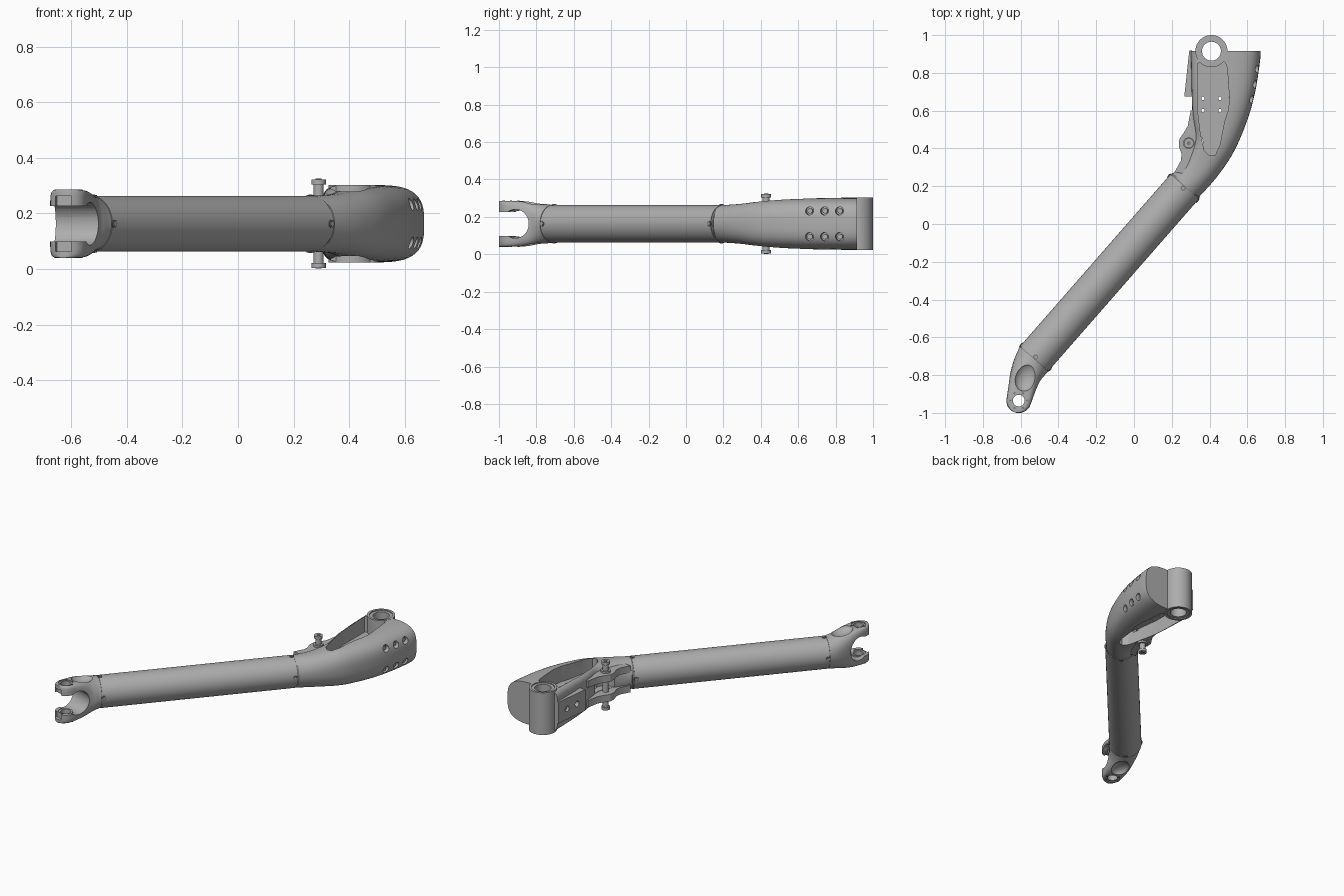
import bpy, bmesh, math
from mathutils import Vector, Matrix

cube = bpy.data.objects.get("Cube")
if cube:
    bpy.data.objects.remove(cube)

MID = 0.163
SIDES = (-1, 1)


def material(name, value):
    m = bpy.data.materials.new(name)
    m.use_nodes = True
    m.diffuse_color = (value, value, value, 1)
    m.node_tree.nodes["Principled BSDF"].inputs["Base Color"].default_value = m.diffuse_color
    return m


GREY = material("satin grey", 0.42)
DARK = material("dark grey", 0.2)


def finish(name, bm, mat=GREY):
    bmesh.ops.recalc_face_normals(bm, faces=bm.faces)
    me = bpy.data.meshes.new(name)
    bm.to_mesh(me)
    bm.free()
    me.materials.append(mat)
    ob = bpy.data.objects.new(name, me)
    bpy.context.collection.objects.link(ob)
    return ob


def cylinder(name, pos, r, length, axis=(0, 0, 1), mat=GREY, n=40):
    bm = bmesh.new()
    turn = Vector(axis).to_track_quat('Z', 'Y').to_matrix().to_4x4()
    bmesh.ops.create_cone(bm, cap_ends=True, segments=n, radius1=r, radius2=r,
                          depth=length, matrix=Matrix.Translation(pos) @ turn)
    return finish(name, bm, mat)


def prism(name, outline, z0, z1, mat=GREY):
    bm = bmesh.new()
    face = bm.faces.new([bm.verts.new((x, y, z0)) for x, y in outline])
    ext = bmesh.ops.extrude_face_region(bm, geom=[face])
    bmesh.ops.translate(bm, vec=(0, 0, z1 - z0),
                        verts=[v for v in ext["geom"] if isinstance(v, bmesh.types.BMVert)])
    return finish(name, bm, mat)


def smooth_path(rows, steps=5):
    """Catmull-Rom interpolation through rows of numbers."""
    out = []
    for i in range(len(rows) - 1):
        a, b, c, d = (rows[min(max(i + k, 0), len(rows) - 1)] for k in (-1, 0, 1, 2))
        for s in range(steps):
            t = s / steps
            out.append([0.5 * (2 * q + (r - p) * t + (2 * p - 5 * q + 4 * r - u) * t * t
                               + (3 * q - p - 3 * r + u) * t ** 3)
                        for p, q, r, u in zip(a, b, c, d)])
    return out + [list(rows[-1])]


def loft(name, rows, n=48):
    """Rows: right x, y, left x, y, half height, right power, left power."""
    bm = bmesh.new()
    rings = []
    for rx, ry, lx, ly, h, pr, pl in rows:
        ring = []
        for k in range(n):
            a = 2 * math.pi * (k + 0.5) / n
            c, s = math.cos(a), math.sin(a)
            e = 2 / (pr if c > 0 else pl)
            u = math.copysign(abs(c) ** e, c) / 2 + 0.5
            z = MID + h * math.copysign(abs(s) ** e, s)
            ring.append(bm.verts.new((lx + (rx - lx) * u, ly + (ry - ly) * u, z)))
        rings.append(ring)
    for p, q in zip(rings, rings[1:]):
        for k in range(n):
            bm.faces.new((p[k], p[(k + 1) % n], q[(k + 1) % n], q[k]))
    bm.faces.new(rings[0])
    bm.faces.new(rings[-1])
    return finish(name, bm)


def combine(ob, tool, op='DIFFERENCE'):
    mod = ob.modifiers.new("combine", 'BOOLEAN')
    mod.operation, mod.solver, mod.object = op, 'EXACT', tool
    bpy.context.view_layer.objects.active = ob
    bpy.ops.object.modifier_apply(modifier=mod.name)
    bpy.data.objects.remove(tool)


# Straight tube with recessed seams at both ends
low, high = Vector((-0.53, -0.715, MID)), Vector((0.27, 0.2, MID))
along = (high - low).normalized()
across = Vector((along.y, -along.x, 0))
length = (high - low).length
cylinder("main_tube", (low + high) / 2, 0.1, length - 0.008, along, n=64)
for label, end, sign in (("fork", low, 1), ("elbow", high, -1)):
    cylinder(label + "_seam", end, 0.097, 0.02, along, DARK, 64)
    for k in range(4):
        a = k * math.pi / 2
        out = across * math.cos(a) + Vector((0, 0, math.sin(a)))
        spot = end + along * sign * 0.014 + out * 0.099
        cylinder(label + "_screw", spot, 0.014, 0.008, out, DARK, 16)
        cylinder(label + "_screw_head", spot + out * 0.002, 0.008, 0.008, out, GREY, 6)

# Fork: elbow loft ending in a rounded tip
pivot = Vector((-0.61, -0.935, MID))
fdir = Vector((-0.3, -0.954, 0)).normalized()
fside = Vector((-fdir.y, fdir.x, 0))


def station(c, d, w, h, p):
    s = Vector((-d[1], d[0])).normalized() * w
    return [c[0] + s.x, c[1] + s.y, c[0] - s.x, c[1] - s.y, h, p, p]


rows = smooth_path([
    station(low, -along, 0.1, 0.1, 2),
    station((-0.555, -0.76), (-0.5, -0.86), 0.091, 0.107, 2.4),
    station((-0.58, -0.82), fdir, 0.08, 0.118, 3.5),
    station(pivot, fdir, 0.066, 0.123, 8)])
for deg in range(15, 90, 12):
    a = math.radians(deg)
    rows.append(station(pivot + fdir * 0.066 * math.sin(a), fdir, 0.066 * math.cos(a), 0.123, 8))
fork = loft("fork", rows)

mouth = cylinder("mouth_cutter", pivot - fdir * 0.045, 0.077, 0.4, fside)
combine(fork, mouth)


def block(c, hw, a, b, z0, z1):
    pts = [c + fdir * u + fside * v for u, v in ((a, -hw), (b, -hw), (b, hw), (a, hw))]
    return prism("block_cutter", [(p.x, p.y) for p in pts], z0, z1)


combine(fork, block(pivot, 0.2, -0.06, 0.2, MID - 0.064, MID + 0.064))
combine(fork, block(pivot, 0.03, 0.045, 0.2, MID - 0.1, MID + 0.1))
combine(fork, cylinder("pivot_cutter", pivot, 0.043, 0.5))
for s in SIDES:
    bm = bmesh.new()
    place = Matrix.Translation((-0.573, -0.81, MID + s * 0.128)) @ Matrix.Rotation(-0.3, 4, 'Z')
    bmesh.ops.create_uvsphere(bm, u_segments=32, v_segments=16, radius=1,
                              matrix=place @ Matrix.Diagonal((0.058, 0.078, 0.042, 1)))
    combine(fork, finish("dish_cutter", bm))
    # Bushing and its ring of screws in each ear
    ring = cylinder("ear_bushing", pivot + Vector((0, 0, s * 0.093)), 0.044, 0.05)
    combine(ring, cylinder("bore_cutter", pivot, 0.031, 0.5))
    for k in range(6):
        a = k * math.pi / 3
        p = pivot + Vector((0.045 * math.cos(a), 0.045 * math.sin(a), s * 0.12))
        cylinder("ear_screw", p, 0.006, 0.008, mat=DARK, n=12)

# Curved upper housing with D-shaped section
right_edge = [(0.336, 0.134), (0.44, 0.25), (0.53, 0.385), (0.6, 0.55),
              (0.642, 0.7), (0.667, 0.86), (0.67, 0.915)]
left_edge = [(0.204, 0.266), (0.27, 0.345), (0.32, 0.45), (0.31, 0.57),
             (0.305, 0.7), (0.302, 0.86), (0.302, 0.915)]
heights = [0.1, 0.107, 0.122, 0.132, 0.137, 0.139, 0.139]
powers = [2, 2.2, 2.5, 2.8, 3, 3.1, 3.1]
housing = loft("upper_housing", smooth_path(
    [[*r, *l, h, p, 2 + (p - 2) * 4] for r, l, h, p in
     zip(right_edge, left_edge, heights, powers)]))

# Pockets above and below the thin web
pocket = [(0.335, 0.85), (0.335, 0.62), (0.352, 0.48), (0.372, 0.39), (0.4, 0.362),
          (0.43, 0.365), (0.455, 0.42), (0.478, 0.54), (0.498, 0.6), (0.505, 0.66),
          (0.497, 0.78), (0.49, 0.84), (0.47, 0.87)]
for s in SIDES:
    z = sorted((MID + s * 0.03, MID + s * 0.3))
    combine(housing, prism("pocket_cutter", pocket, *z))
for x in (0.365, 0.455):
    for y in (0.6, 0.665):
        combine(housing, cylinder("web_hole_cutter", (x, y, MID), 0.009, 0.1, n=16))

# Six counterbored screws on the outer side
bore_dir = Vector((1, -0.2, 0)).normalized()
for y, x in ((0.66, 0.627), (0.74, 0.643), (0.82, 0.656)):
    for s in SIDES:
        p = Vector((x, y, MID + s * 0.069))
        combine(housing, cylinder("bore_cutter", p, 0.022, 0.06, bore_dir, n=24))
        cylinder("side_screw", p - bore_dir * 0.026, 0.014, 0.02, bore_dir, n=16)

# Hub with counterbored through hole
hub_pos = Vector((0.41, 0.915, MID))
combine(housing, cylinder("hub_clearance", hub_pos, 0.08, 0.5))
hub = cylinder("hub", hub_pos, 0.085, 0.28, n=64)
combine(hub, cylinder("hub_bore", hub_pos, 0.05, 0.5))
for s in SIDES:
    combine(hub, cylinder("rim_cutter", hub_pos + Vector((0, 0, s * 0.14)), 0.07, 0.012))

# Lugs carrying the cross pin
lug = [(0.215, 0.275), (0.248, 0.335), (0.252, 0.37), (0.238, 0.41), (0.24, 0.45),
       (0.265, 0.485), (0.285, 0.52), (0.3, 0.6), (0.335, 0.6), (0.36, 0.4), (0.3, 0.26)]
pin = Vector((0.29, 0.428, MID))
combine(housing, cylinder("lug_gap", pin, 0.075, 0.08))
for s in SIDES:
    z = sorted((MID + s * 0.042, MID + s * 0.088))
    prism("pin_lug", lug, *z)
    up = Vector((0, 0, s))
    cylinder("pin_boss", pin + up * 0.09, 0.03, 0.02)
    cylinder("pin_head", pin + up * 0.15, 0.026, 0.018)
    cylinder("pin_socket", pin + up * 0.159, 0.012, 0.006, mat=DARK, n=6)
cylinder("cross_pin", pin, 0.018, 0.3)

# Side plate with two screw holes
plate = prism("side_plate", [(0.266, 0.675), (0.31, 0.675), (0.318, 0.915), (0.293, 0.92)],
              MID - 0.07, MID + 0.07)
for y in (0.75, 0.84):
    combine(plate, cylinder("plate_hole", (0.27, y, MID), 0.018, 0.06, (1, 0, 0), n=24))

# Shade curved faces smooth and keep hard edges
bpy.ops.object.select_all(action='DESELECT')
for ob in bpy.context.collection.objects:
    if ob.type == 'MESH':
        ob.select_set(True)
        bpy.context.view_layer.objects.active = ob
bpy.ops.object.shade_smooth_by_angle(angle=math.radians(32))
